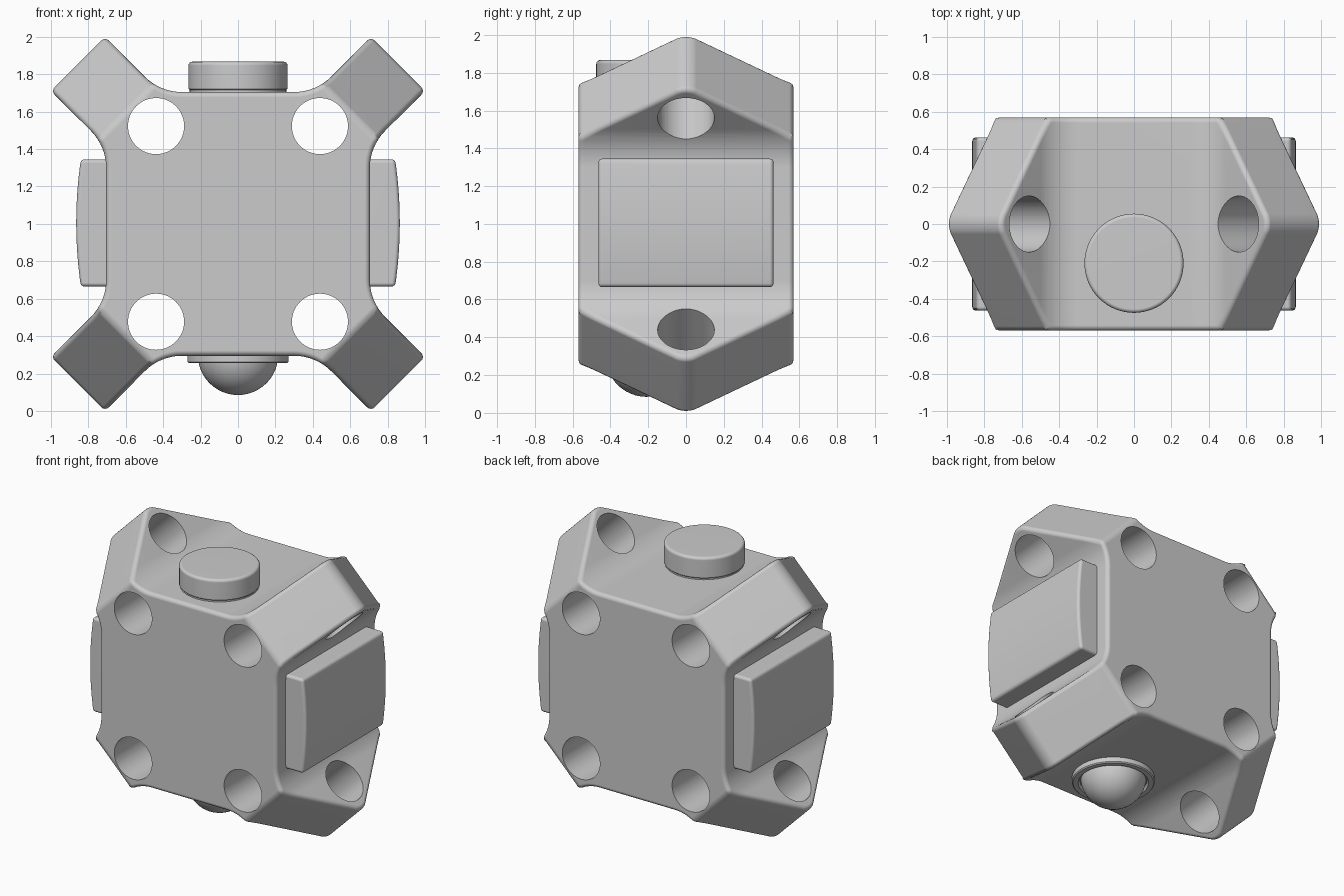
import bpy, bmesh, math
from math import sin, cos, pi, radians
from mathutils import Vector

if "Cube" in bpy.data.objects:
    bpy.data.objects.remove(bpy.data.objects["Cube"])


def link(bm, name):
    bmesh.ops.recalc_face_normals(bm, faces=bm.faces)
    me = bpy.data.meshes.new(name)
    bm.to_mesh(me)
    bm.free()
    ob = bpy.data.objects.new(name, me)
    bpy.context.collection.objects.link(ob)
    return ob


def extrude_xz(points, half):
    """Closed x/z outline extruded along y from -half to +half."""
    bm = bmesh.new()
    face = bm.faces.new([bm.verts.new((x, -half, z)) for x, z in points])
    res = bmesh.ops.extrude_face_region(bm, geom=[face])
    verts = [v for v in res["geom"] if isinstance(v, bmesh.types.BMVert)]
    bmesh.ops.translate(bm, verts=verts, vec=(0, 2 * half, 0))
    return bm


def lathe(name, profile, loc, n=64):
    """Solid of revolution; the profile starts and ends on the axis."""
    bm = bmesh.new()
    vs = [bm.verts.new((r, 0, z)) for r, z in profile]
    es = [bm.edges.new(p) for p in zip(vs, vs[1:])]
    bmesh.ops.spin(bm, geom=vs + es, cent=(0, 0, 0), axis=(0, 0, 1),
                   angle=2 * pi, steps=n)
    bmesh.ops.remove_doubles(bm, verts=bm.verts, dist=1e-4)
    ob = link(bm, name)
    ob.location = loc
    return ob


def bevel(ob, width):
    m = ob.modifiers.new("Bevel", 'BEVEL')
    m.width, m.segments = width, 4
    m.limit_method, m.angle_limit = 'ANGLE', radians(30)
    m.use_clamp_overlap = False


def finish(ob):
    """Apply modifiers and smooth."""
    bpy.ops.object.select_all(action='DESELECT')
    bpy.context.view_layer.objects.active = ob
    ob.select_set(True)
    for m in list(ob.modifiers):
        bpy.ops.object.modifier_apply(modifier=m.name)
    bpy.ops.object.shade_smooth_by_angle(angle=radians(30))
    ob.modifiers.new("Weighted Normal", 'WEIGHTED_NORMAL').keep_sharp = True


# Body: square with four diagonal arms and filleted inner corners
R, STEPS = 0.28, 8
arc = [(0.705 + R + R * cos(t), 0.30 + R * sin(t))
       for t in (pi - pi / 4 * i / STEPS for i in range(STEPS + 1))]
quad = arc + [(1.064, 0.774)]
quad += [(z, x) for x, z in reversed(quad)]
outline = []
for k in range(4):
    outline += quad
    quad = [(-z, x) for x, z in quad]
bm = extrude_xz(outline, 0.57)

# Arm ends: roofed front and back with a rounded ridge
for sx in (-1, 1):
    for sz in (-1, 1):
        d = Vector((sx, 0, sz)).normalized()
        for i in range(9):
            a = radians(33.8) * (i / 4 - 1)
            n = d * cos(a) + Vector((0, sin(a), 0))
            cut = bmesh.ops.bisect_plane(
                bm, geom=bm.verts[:] + bm.edges[:] + bm.faces[:], dist=1e-5,
                plane_co=d * 1.10 + n * 0.11, plane_no=n, clear_outer=True)
            edges = [e for e in cut["geom_cut"] if isinstance(e, bmesh.types.BMEdge)]
            bmesh.ops.holes_fill(bm, edges=edges, sides=0)
bmesh.ops.translate(bm, verts=bm.verts, vec=(0, 0, 1))
body = link(bm, "body")
bevel(body, 0.028)

# Holes through the body and across each arm
cutters = []
for sx in (-1, 1):
    for sz in (-1, 1):
        for pos, axis, length in (
                ((0.438 * sx, 0, 1 + 0.523 * sz), Vector((0, 1, 0)), 2),
                ((0.705 * sx, 0, 1 + 0.705 * sz), Vector((sx, 0, -sz)), 0.7)):
            h = length / 2
            c = lathe("hole_cutter", [(0, -h), (0.15, -h), (0.15, h), (0, h)], pos)
            c.rotation_euler = axis.to_track_quat('Z', 'Y').to_euler()
            c.hide_render = True
            cutters.append(c)
            m = body.modifiers.new("Hole", 'BOOLEAN')
            m.operation, m.solver, m.object = 'DIFFERENCE', 'EXACT', c
finish(body)
for c in cutters:
    bpy.data.objects.remove(c)

# Bulged side panels
bulge = [(0.84 + 0.025 * (1 - (i / 8) ** 2), 1.005 + 0.34 * i / 8) for i in range(-8, 9)]
for s, name in ((1, "right_panel"), (-1, "left_panel")):
    pts = [(0.65, 0.665)] + bulge + [(0.65, 1.345)]
    panel = link(extrude_xz([(s * x, z) for x, z in pts], 0.463), name)
    bevel(panel, 0.02)
    finish(panel)

# Round button on top, with a thin neck
rim = [(0.245 + 0.02 * cos(t), 1.847 + 0.02 * sin(t)) for t in (pi / 8 * i for i in range(5))]
finish(lathe("top_button", [(0, 1.65), (0.258, 1.65), (0.258, 1.715), (0.265, 1.722)]
             + rim + [(0, 1.867)], (0, -0.21, 0)))

# Ball in a collar underneath
finish(lathe("ball_collar", [(0, 0.35), (0.27, 0.35), (0.27, 0.262), (0.263, 0.255),
                             (0.23, 0.255), (0.22, 0.275), (0, 0.275)], (0, -0.21, 0)))
ball = [(0.215 * sin(t), 0.30 - 0.215 * cos(t)) for t in (pi * i / 24 for i in range(25))]
finish(lathe("ball", ball, (0, -0.21, 0)))
